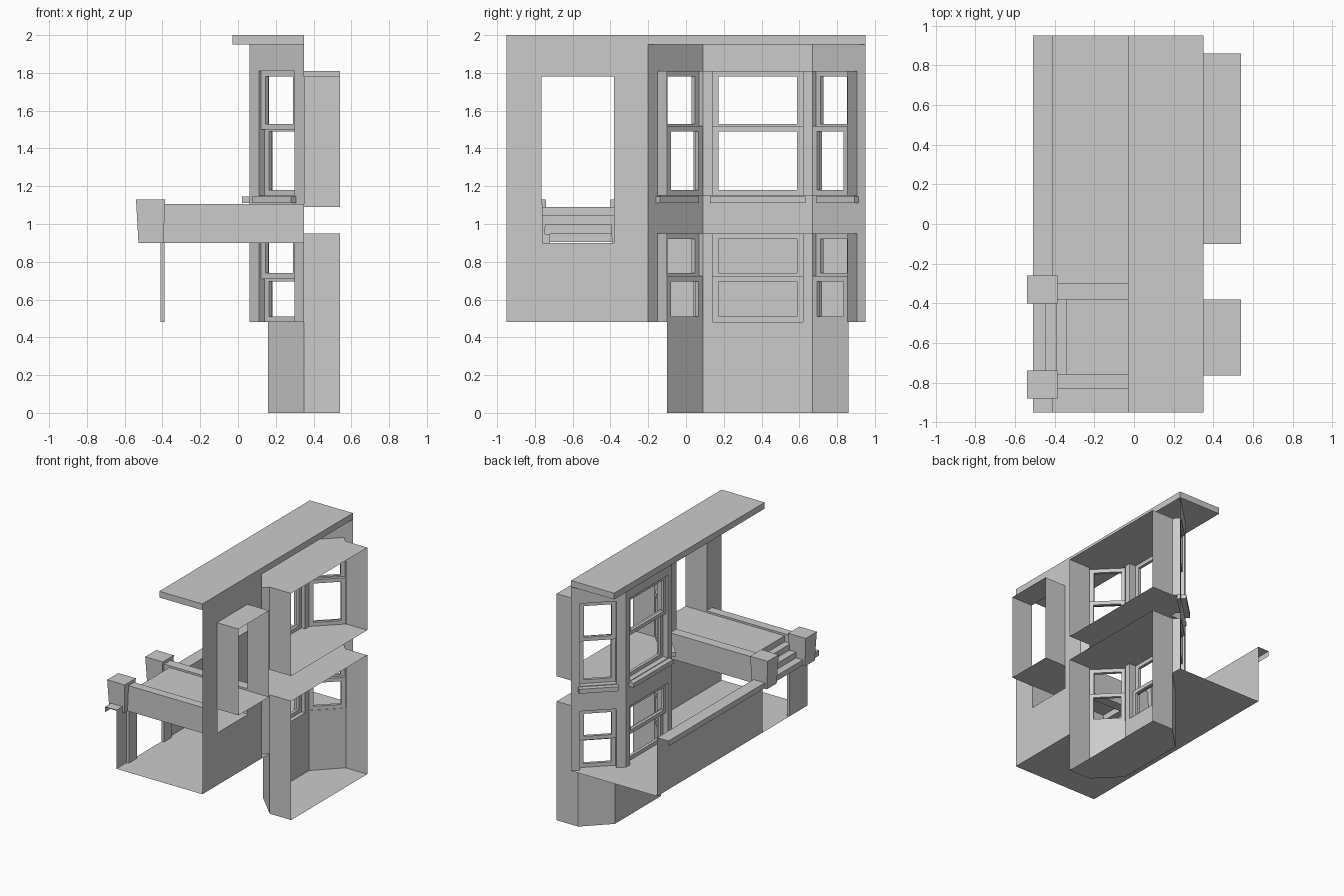
import bpy, bmesh
from mathutils import Vector

if "Cube" in bpy.data.objects:
    bpy.data.objects.remove(bpy.data.objects["Cube"])

def mesh(name, faces, fix=False):
    """Object from a list of polygons."""
    bm = bmesh.new()
    for f in faces:
        bm.faces.new([bm.verts.new(p) for p in f])
    bmesh.ops.remove_doubles(bm, verts=bm.verts, dist=0.0002)
    if fix:
        bmesh.ops.recalc_face_normals(bm, faces=bm.faces)
    me = bpy.data.meshes.new(name)
    bm.to_mesh(me)
    bm.free()
    ob = bpy.data.objects.new(name, me)
    bpy.context.collection.objects.link(ob)
    return ob

def hexa(b, t):
    """Six faces from bottom and top rings of four points."""
    return [b[::-1], t] + [[b[i], b[(i+1) % 4], t[(i+1) % 4], t[i]] for i in range(4)]

def ring(x0, x1, y0, y1, z):
    return [(x0, y0, z), (x1, y0, z), (x1, y1, z), (x0, y1, z)]

def box(name, x0, x1, y0, y1, z0, z1):
    return mesh(name, hexa(ring(x0, x1, y0, y1, z0), ring(x0, x1, y0, y1, z1)), True)

def upright(path, z0, z1):
    """Vertical sheets along a plan path."""
    return [[(*a, z0), (*b, z0), (*b, z1), (*a, z1)] for a, b in zip(path, path[1:])]

def flat(path, z):
    return [(*p, z) for p in path]

# roof cornice
box("roof_cornice", -0.03, 0.35, -0.95, 0.95, 1.95, 2.0)

# entrance wall with doorway reaching down to the stair
wall = []
for y0, y1, z0, z1 in [(-0.95, -0.765, 0.48, 1.95), (-0.38, -0.2, 0.48, 1.95),
                       (-0.765, -0.38, 0.48, 0.9), (-0.765, -0.38, 1.78, 1.95)]:
    wall += upright([(0.35, y1), (0.35, y0)], z0, z1)
mesh("entrance_wall", wall)

# door alcove: sides, top and floor
alcove = upright([(0.35, -0.765), (0.54, -0.765)], 1.09, 1.78)
alcove += upright([(0.54, -0.38), (0.35, -0.38)], 1.09, 1.78)
alcove += [ring(0.35, 0.54, -0.765, -0.38, 1.78), ring(0.35, 0.54, -0.765, -0.38, 1.09)]
mesh("door_alcove", alcove)

# landing and steps as one folded profile
prof = [(0.35, 1.09), (-0.34, 1.09), (-0.34, 1.042), (-0.393, 1.042),
        (-0.393, 0.995), (-0.45, 0.995), (-0.45, 0.948)]
mesh("entrance_steps", [[(a[0], -0.76, a[1]), (a[0], -0.38, a[1]),
                         (b[0], -0.38, b[1]), (b[0], -0.76, b[1])]
                        for a, b in zip(prof, prof[1:])])

# side walls of the stair and tapered posts
for side, y0, y1, yc in [("front", -0.83, -0.76, -0.81), ("back", -0.38, -0.30, -0.33)]:
    box("stair_wall_" + side, -0.40, 0.35, y0, y1, 0.9, 1.105)
    mesh("stair_post_" + side,
         hexa(ring(-0.527, -0.395, yc-0.062, yc+0.062, 0.9),
              ring(-0.54, -0.385, yc-0.07, yc+0.07, 1.13)), True)
    box("pillar_" + side, -0.41, -0.39, yc-0.05 + (0.04 if side == "front" else 0),
        yc+0.05 + (0.04 if side == "front" else 0) - (0 if side == "front" else 0.0), 0.48, 0.948)

# retaining wall, with the pavement edge on top
mesh("retaining_wall", upright([(-0.41, 0.95), (-0.41, -0.28)], 0.48, 0.948)
     + upright([(-0.41, -0.82), (-0.41, -0.95)], 0.48, 0.948))
mesh("pavement_edge", [ring(-0.51, -0.41, -0.95, 0.95, 0.948)]
     + upright([(-0.51, 0.95), (-0.51, -0.95)], 0.905, 0.948))

# courtyard floor, cut out around the bay
inner = [(0.35, -0.1), (0.16, 0.09), (0.16, 0.67), (0.35, 0.86)]
mesh("courtyard_floor", [flat([(-0.41, -0.95), (0.35, -0.95)] + inner
                              + [(0.35, 0.95), (-0.41, 0.95)], 0.48)])

# rooms behind the bay
room = [(0.54, -0.1)] + inner + [(0.54, 0.86)]
shell = upright(inner, 0, 0.48)
for z0, z1 in [(0, 0.95), (1.15, 1.81)]:
    shell += upright(room[:2], z0, z1) + upright(room[-2:], z0, z1)
    shell += [flat(room, z0), flat(room, z1)]
mesh("bay_rooms", shell)

# bay: (start, end, hole start, hole end) along each outer face
outer = [Vector((0.35, -0.2)), Vector((0.06, 0.09)), Vector((0.06, 0.67)), Vector((0.35, 0.95))]
floors = [("lower", 0.48, 0.95, 0.71, 0.725), ("upper", 1.15, 1.81, 1.50, 1.52)]
for side, i, u0, u1, depth in [("front", 0, 0.071, 0.339, 0.0707),
                               ("center", 1, 0.05, 0.53, 0.10),
                               ("back", 2, 0.071, 0.339, 0.0707)]:
    a, b = outer[i], outer[i+1]
    d = (b - a).normalized()
    n = Vector((d.y, -d.x))          # points into the house
    L = (b - a).length

    def P(u, w, z):
        p = a + d*u + n*w
        return (p.x, p.y, z)

    def panel(ua, ub, za, zb, w=0):
        return [P(ua, w, za), P(ub, w, za), P(ub, w, zb), P(ua, w, zb)]

    def block(ua, ub, wa, wb, za, zb):
        r = [(ua, wa), (ub, wa), (ub, wb), (ua, wb)]
        return hexa([P(*q, za) for q in r], [P(*q, zb) for q in r])

    # outer skin
    f = [panel(0, u0, 0.48, 1.95), panel(u1, L, 0.48, 1.95),
         panel(u0, u1, 0.95, 1.15), panel(u0, u1, 1.81, 1.95)]
    for nm, z0, z1, m0, m1 in floors:
        # reveals
        for u in (u0, u1):
            f.append([P(u, 0, z0), P(u, depth, z0), P(u, depth, z1), P(u, 0, z1)])
        for z in (z0, z1):
            f.append([P(u0, 0, z), P(u1, 0, z), P(u1, depth, z), P(u0, depth, z)])
        if side == "center":
            f += [panel(0, u0, z0, z1, depth), panel(u1, L, z0, z1, depth)]
        # sliding sashes, the top one further out
        for part, za, zb, w in [("top", m0, z1, 0.018), ("bottom", z0, m1, 0.044)]:
            r, w2, t = 0.032, w + 0.024, 0.03
            s = (block(u0, u0+r, w, w2, za, zb) + block(u1-r, u1, w, w2, za, zb))
            mesh(f"{nm}_{side}_{part}_stiles", s, True)
            s = (block(u0+r, u1-r, w, w2, za, za+t) + block(u0+r, u1-r, w, w2, zb-t, zb))
            mesh(f"{nm}_{side}_{part}_rails", s, True)
    mesh("bay_wall_" + side, f)
    mesh("window_sill_" + side, block(u0-0.012, u1+0.012, -0.04, 0.03, 1.11, 1.145), True)
